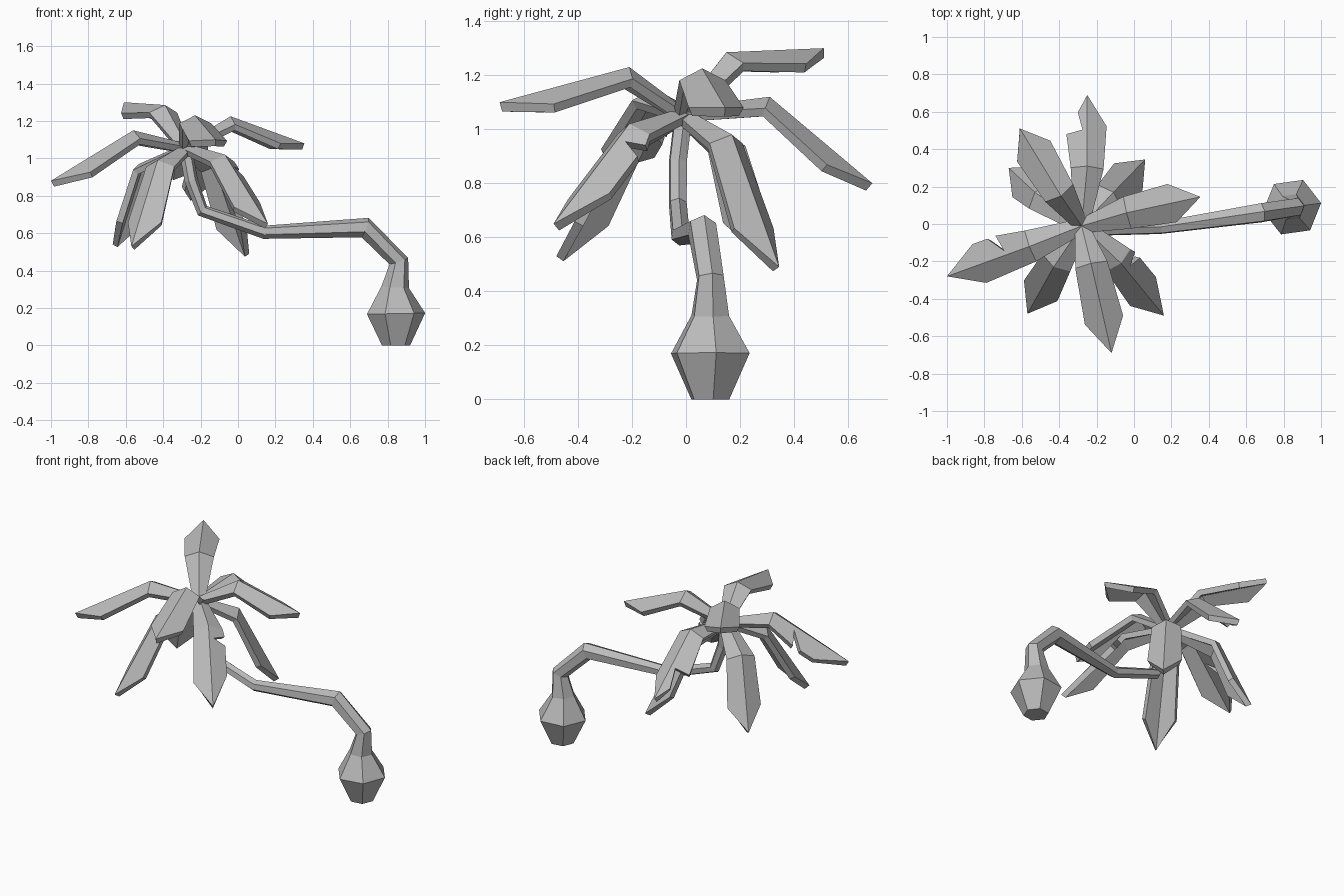
import bpy, bmesh
from math import sin, cos, radians
from mathutils import Vector

if "Cube" in bpy.data.objects:
    bpy.data.objects.remove(bpy.data.objects["Cube"])

grey = bpy.data.materials.new("plain_grey")
grey.use_nodes = True
grey.diffuse_color = (0.5, 0.5, 0.5, 1)
grey.node_tree.nodes["Principled BSDF"].inputs["Base Color"].default_value = (0.5, 0.5, 0.5, 1)

UP = Vector((0, 0, 1))
CROWN = Vector((-0.28, -0.01, 1.08))


def finish(bm, name):
    mesh = bpy.data.meshes.new(name)
    bm.normal_update()
    bm.to_mesh(mesh)
    bm.free()
    mesh.materials.append(grey)
    obj = bpy.data.objects.new(name, mesh)
    bpy.context.collection.objects.link(obj)
    return obj


# Trunk: six-sided sections swept along a bent path, with a bulb at the foot
def trunk(path, sides=6):
    bm = bmesh.new()
    points = [Vector(p[:3]) for p in path]
    rings = []
    for i, p in enumerate(points):
        before = (p - points[i - 1]).normalized() if i else UP
        after = (points[i + 1] - p).normalized() if i + 1 < len(points) else before
        tangent = (before + after).normalized()
        v = tangent.cross(Vector((0, 1, 0))).normalized()
        u = v.cross(tangent)
        angles = [radians(360 * k / sides - 8) for k in range(sides)]
        rings.append([bm.verts.new(p + path[i][3] * (cos(a) * v + sin(a) * u)) for a in angles])
    for low, high in zip(rings, rings[1:]):
        for k in range(sides):
            n = (k + 1) % sides
            bm.faces.new((low[k], low[n], high[n], high[k]))
    bm.faces.new(rings[0])
    bm.faces.new(rings[-1])
    bmesh.ops.recalc_face_normals(bm, faces=bm.faces)
    return finish(bm, "trunk")


trunk([(0.845, 0.09, 0, 0.076), (0.845, 0.09, 0.17, 0.157), (0.84, 0.09, 0.31, 0.075),
       (0.86, 0.09, 0.45, 0.053), (0.68, 0.06, 0.63, 0.056), (0.14, -0.02, 0.605, 0.036),
       (-0.19, -0.03, 0.72, 0.035), (-0.25, -0.03, 0.88, 0.036), (-0.28, -0.01, 1.05, 0.036)])

# Outer leaf edge as (fraction from bend to tip, half width)
PLAIN = [(0.66, 0.105)]
SLIT = [(0.38, 0.115), (0.3, 0.025), (0.48, 0.115), (0.66, 0.115)]
TORN = [(0.53, 0.11), (0.53, 0.025), (0.79, 0.05)]
NICK = [(0.12, 0.1), (0.15, 0.03), (0.23, 0.1), (0.6, 0.1)]


# Leaf: a folded sheet with a ridge, one bend and a pointed tip
def leaf(name, mid, tip, left=PLAIN, right=PLAIN):
    bm = bmesh.new()
    mid, tip = Vector(mid), Vector(tip)
    heading = tip - CROWN
    heading.z = 0
    side = UP.cross(heading).normalized()
    inner = (mid - CROWN).normalized().cross(side).normalized()
    outer = (tip - mid).normalized().cross(side).normalized()
    bend = (inner + outer).normalized()
    ridge = [bm.verts.new(p) for p in (CROWN, mid, tip)]

    def edge(p, width, normal, sign):
        return bm.verts.new(p + side * width * sign - normal * width * 0.5)

    for sign, outline in ((1, left), (-1, right)):
        root = edge(CROWN, 0.04, inner, sign)
        elbow = edge(mid, 0.088, bend, sign)
        rim = [edge(mid.lerp(tip, t), w, outer, sign) for t, w in outline]
        for loop in ([ridge[0], root, elbow, ridge[1]], [ridge[1], elbow] + rim + [ridge[2]]):
            face = bm.faces.new(loop)
            face.normal_update()
            if face.normal.dot(bend) < 0:
                face.normal_flip()
    obj = finish(bm, name)
    solid = obj.modifiers.new("thickness", "SOLIDIFY")
    solid.thickness = 0.036
    solid.offset = -1
    return obj


leaf("back_leaf", (-0.25, 0.31, 1.12), (-0.25, 0.69, 0.80), left=TORN)
leaf("right_leaf", (-0.56, -0.12, 1.15), (-1.0, -0.28, 0.88), right=SLIT)
leaf("front_left_leaf", (-0.07, -0.21, 1.02), (0.16, -0.49, 0.65), left=NICK)
leaf("front_leaf", (-0.23, -0.21, 1.23), (-0.12, -0.69, 1.10))
leaf("left_leaf", (-0.04, 0.06, 1.225), (0.355, 0.145, 1.08))
leaf("raised_leaf", (-0.39, 0.15, 1.285), (-0.61, 0.51, 1.30))
leaf("front_right_low_leaf", (-0.43, -0.23, 0.99), (-0.57, -0.48, 0.53))
leaf("back_left_low_leaf", (-0.11, 0.17, 0.98), (0.06, 0.345, 0.49))
leaf("back_right_low_leaf", (-0.53, 0.17, 0.97), (-0.67, 0.30, 0.54))
